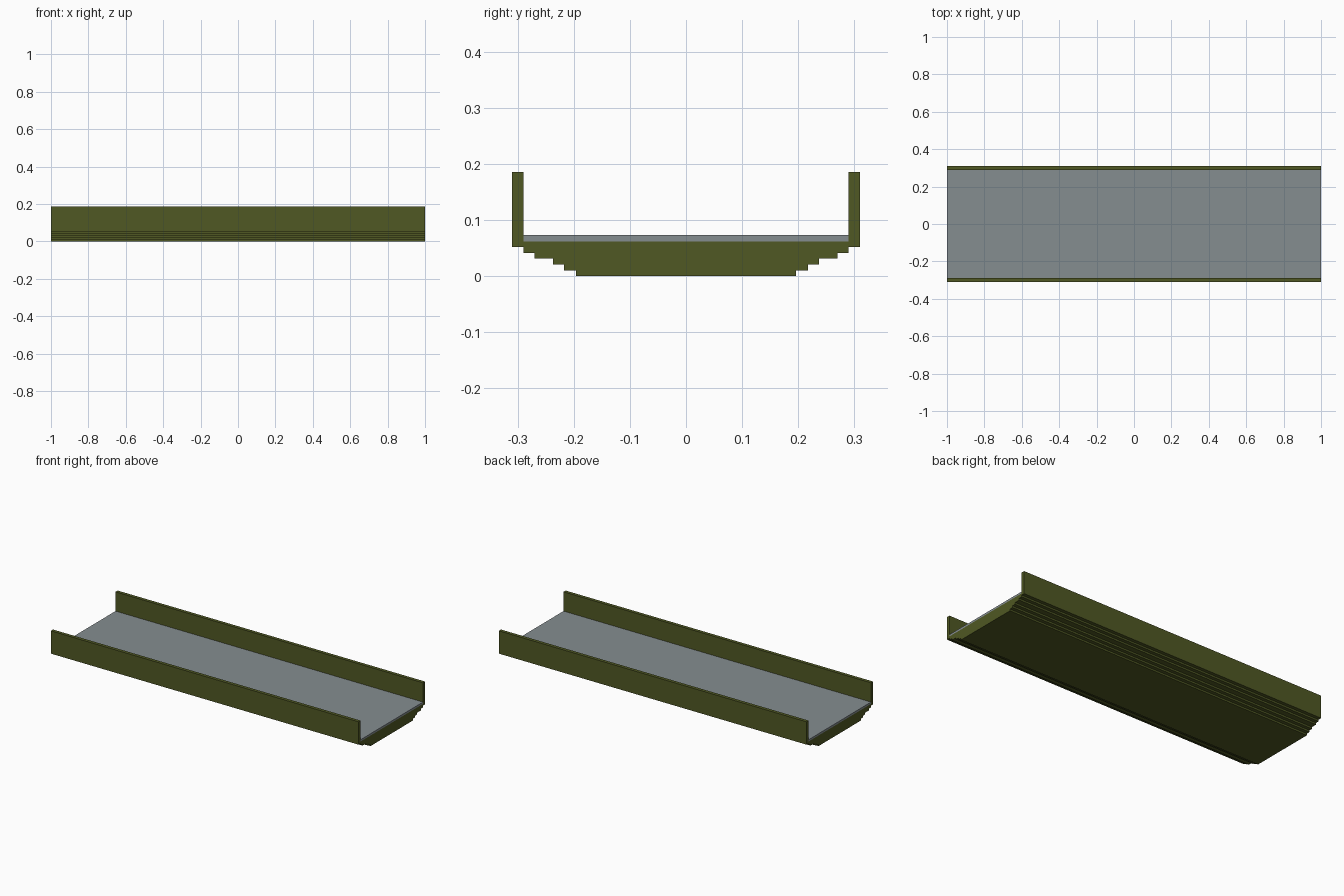
import bpy
import bmesh

cube = bpy.data.objects.get("Cube")
if cube:
    bpy.data.objects.remove(cube, do_unlink=True)


def material(name, colour):
    mat = bpy.data.materials.new(name)
    mat.use_nodes = True
    mat.diffuse_color = colour
    mat.node_tree.nodes["Principled BSDF"].inputs["Base Color"].default_value = colour
    return mat


def extrude_along_x(name, profile, mat, half_length=1.0):
    """Extrude a closed (y, z) outline along the whole length."""
    bm = bmesh.new()
    face = bm.faces.new([bm.verts.new((-half_length, y, z)) for y, z in profile])
    new = bmesh.ops.extrude_face_region(bm, geom=[face])["geom"]
    verts = [v for v in new if isinstance(v, bmesh.types.BMVert)]
    bmesh.ops.translate(bm, verts=verts, vec=(2 * half_length, 0, 0))
    bmesh.ops.recalc_face_normals(bm, faces=bm.faces)
    mesh = bpy.data.meshes.new(name)
    bm.to_mesh(mesh)
    bm.free()
    mesh.materials.append(mat)
    obj = bpy.data.objects.new(name, mesh)
    bpy.context.collection.objects.link(obj)
    return obj


def rectangle(y0, y1, z0, z1):
    return [(y0, z0), (y1, z0), (y1, z1), (y0, z1)]


olive = material("olive green", (0.08, 0.098, 0.017, 1))
grey = material("deck grey", (0.235, 0.268, 0.28, 1))

# Stepped underside: each layer is wider than the one below
layer_half_widths = [0.196, 0.217, 0.237, 0.27, 0.29]
step = 0.0104
deck_bottom, deck_top = 0.062, 0.073
right_half = []
for i, w in enumerate(layer_half_widths):
    top = deck_bottom if w == layer_half_widths[-1] else (i + 1) * step
    right_half += [(w, i * step), (w, top)]
left_half = [(-y, z) for y, z in reversed(right_half)]
extrude_along_x("stepped_base", right_half + left_half, olive)

# Flat deck between the walls
extrude_along_x("deck", rectangle(-0.29, 0.29, deck_bottom, deck_top), grey)

# Side walls
for name, side in (("front_wall", -1), ("back_wall", 1)):
    extrude_along_x(name, rectangle(side * 0.29, side * 0.31, 0.052, 0.186), olive)
